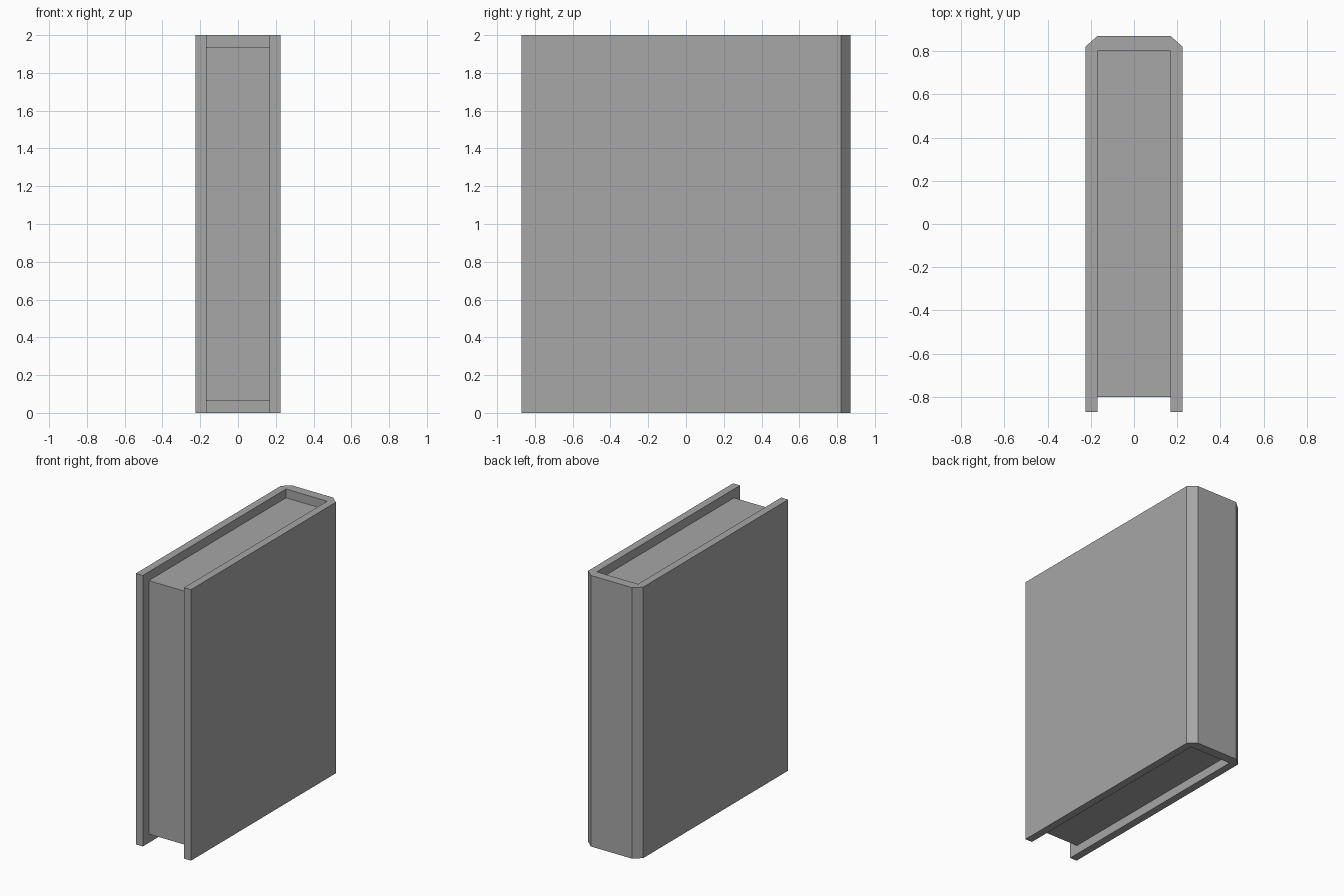
import bpy
import bmesh

# Remove the default object
cube = bpy.data.objects.get("Cube")
if cube:
    bpy.data.objects.remove(cube, do_unlink=True)

# Single flat colour
grey = bpy.data.materials.new("plain_grey")
grey.use_nodes = True
colour = (0.385, 0.385, 0.385, 1)
grey.diffuse_color = colour
shader = next(n for n in grey.node_tree.nodes if n.type == "BSDF_PRINCIPLED")
shader.inputs["Base Color"].default_value = colour


def extrude_outline(name, outline, bottom, top):
    """Raise a flat outline into a solid with flat faces."""
    bm = bmesh.new()
    base = bm.faces.new([bm.verts.new((x, y, bottom)) for x, y in outline])
    raised = bmesh.ops.extrude_face_region(bm, geom=[base], use_keep_orig=True)
    verts = [v for v in raised["geom"] if isinstance(v, bmesh.types.BMVert)]
    bmesh.ops.translate(bm, verts=verts, vec=(0, 0, top - bottom))
    bmesh.ops.recalc_face_normals(bm, faces=bm.faces)
    mesh = bpy.data.meshes.new(name)
    bm.to_mesh(mesh)
    bm.free()
    mesh.materials.append(grey)
    obj = bpy.data.objects.new(name, mesh)
    bpy.context.collection.objects.link(obj)
    return obj


def mirrored(half):
    """Close a half outline by reflecting it across x = 0."""
    return half + [(-x, y) for x, y in reversed(half)]


HALF_WIDTH, HALF_DEPTH, HEIGHT = 0.225, 0.87, 2.0
INNER_X, INNER_Y = 0.168, 0.8

# Cover: two boards joined by a spine with chamfered corners
cover = mirrored([
    (INNER_X, INNER_Y),
    (INNER_X, -HALF_DEPTH),
    (HALF_WIDTH, -HALF_DEPTH),
    (HALF_WIDTH, 0.82),
    (INNER_X, HALF_DEPTH),
])
extrude_outline("book_cover", cover, 0, HEIGHT)

# Page block: set in from the open edge, top and bottom
pages = mirrored([(INNER_X, -INNER_Y), (INNER_X, INNER_Y)])
extrude_outline("page_block", pages, 0.065, HEIGHT - 0.065)
